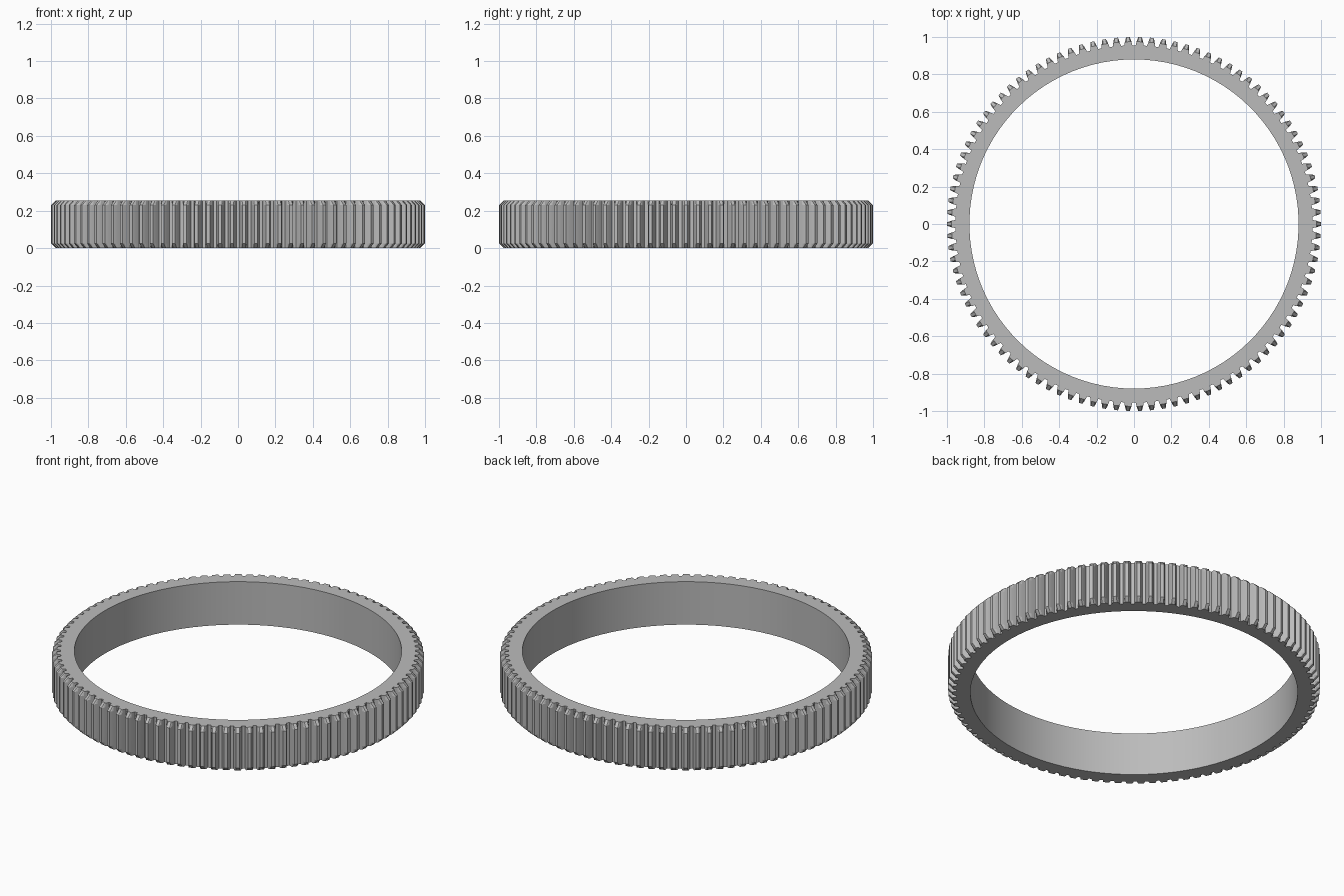
import bpy, bmesh, math

if "Cube" in bpy.data.objects:
    bpy.data.objects.remove(bpy.data.objects["Cube"])

N = 98                     # teeth
R_IN, R_ROOT, R_TIP = 0.88, 0.955, 1.0
H, CH = 0.255, 0.025       # ring height, tooth chamfer
PITCH = 2 * math.pi / N

mat = bpy.data.materials.new("grey metal")
mat.diffuse_color = (0.5, 0.5, 0.5, 1)
mat.use_nodes = True
mat.node_tree.nodes["Principled BSDF"].inputs["Base Color"].default_value = mat.diffuse_color

# half-tooth flank: (radius, fraction of pitch from tooth centre)
FLANK = [(0.955, 0.36), (0.967, 0.31), (0.979, 0.26), (0.990, 0.205), (1.0, 0.14)]
profile = [(r, -f) for r, f in FLANK] + [(r, f) for r, f in reversed(FLANK)]

bm = bmesh.new()


def vert(r, a, z):
    return bm.verts.new((r * math.cos(a), r * math.sin(a), z))


# stacked outlines: chamfered bottom, two full ones, chamfered top
rows = []
for z, limit in ((0, R_TIP - CH), (CH, R_TIP), (H - CH, R_TIP), (H, R_TIP - CH)):
    rows.append([vert(min(r, limit), (i + f) * PITCH, z)
                 for i in range(N) for r, f in profile])
n = len(rows[0])
for lo, hi in zip(rows, rows[1:]):
    for j in range(n):
        k = (j + 1) % n
        bm.faces.new((lo[j], lo[k], hi[k], hi[j]))

# bore wall and flat end faces
P = len(profile)
bore = [[vert(R_IN, (i + 0.5) * PITCH, z) for i in range(N)] for z in (0, H)]
for i in range(N):
    k = (i + 1) % N
    f = bm.faces.new((bore[0][i], bore[1][i], bore[1][k], bore[0][k]))
    for b, row in ((bore[0], rows[0]), (bore[1], rows[3])):
        # tooth cap, web below it, and the land to the next tooth
        s = row[i * P:(i + 1) * P]
        bm.faces.new(s)
        bm.faces.new((b[i - 1], s[0], s[-1], b[i]))
        bm.faces.new((b[i], s[-1], row[((i + 1) * P) % n]))
bmesh.ops.recalc_face_normals(bm, faces=bm.faces)

me = bpy.data.meshes.new("ring_gear")
bm.to_mesh(me)
bm.free()
me.materials.append(mat)
ob = bpy.data.objects.new("ring_gear", me)
bpy.context.collection.objects.link(ob)
bpy.context.view_layer.objects.active = ob
ob.select_set(True)
bpy.ops.object.shade_smooth_by_angle(angle=math.radians(12))
